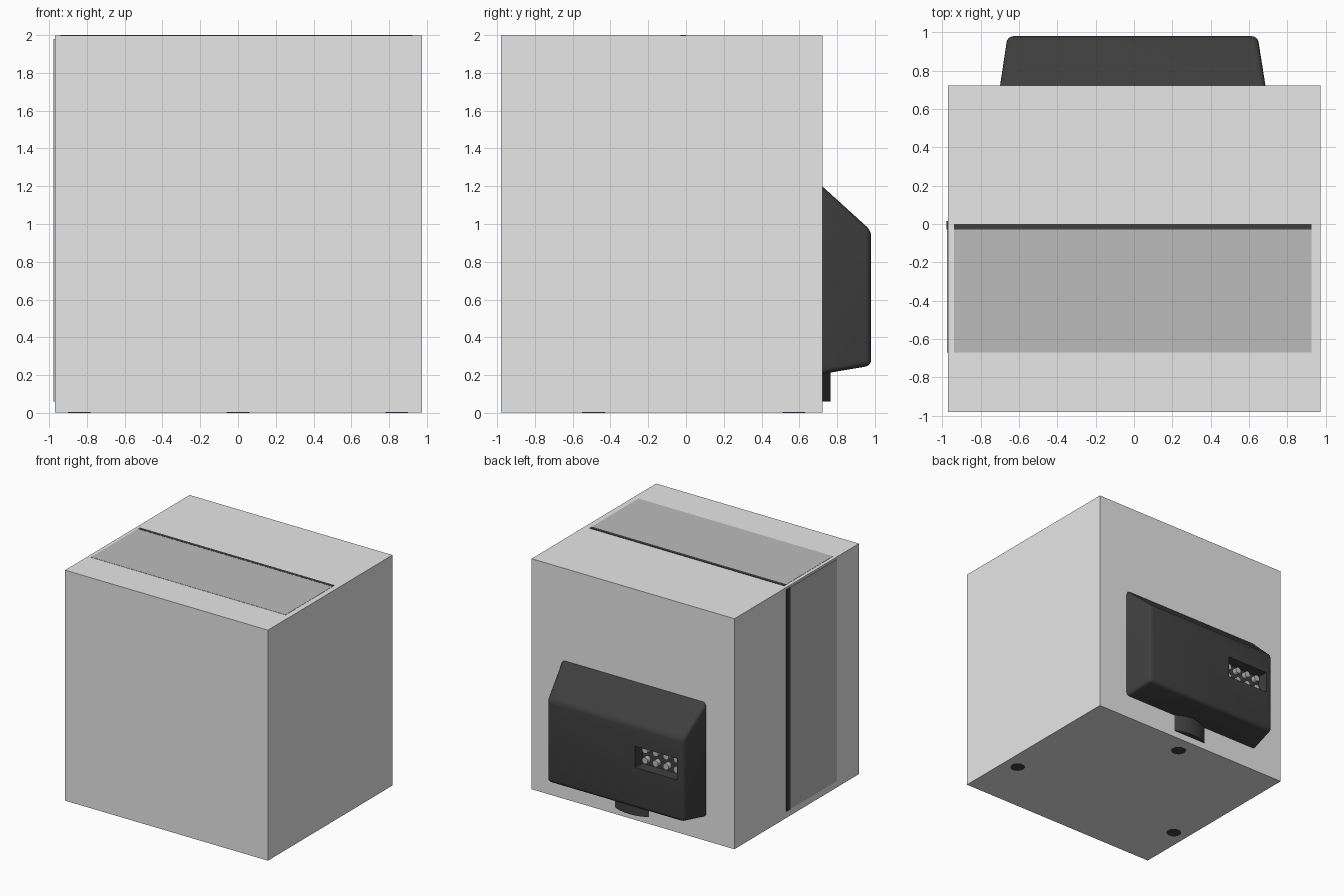
import bpy, bmesh
from mathutils import Matrix

if "Cube" in bpy.data.objects:
    bpy.data.objects.remove(bpy.data.objects["Cube"], do_unlink=True)


def material(name, v):
    m = bpy.data.materials.new(name)
    m.use_nodes = True
    m.diffuse_color = (v, v, v, 1)
    m.node_tree.nodes["Principled BSDF"].inputs["Base Color"].default_value = (v, v, v, 1)
    return m


LIGHT = material("light grey", 0.8)
MID = material("mid grey", 0.5)
DARK = material("charcoal", 0.05)


def add_object(name, bm, mat):
    bmesh.ops.recalc_face_normals(bm, faces=bm.faces)
    mesh = bpy.data.meshes.new(name)
    bm.to_mesh(mesh)
    bm.free()
    mesh.materials.append(mat)
    obj = bpy.data.objects.new(name, mesh)
    bpy.context.collection.objects.link(obj)
    return obj


def box(name, xs, ys, zs, mat):
    bm = bmesh.new()
    bmesh.ops.create_cube(bm, size=1)
    for v in bm.verts:
        v.co = [r[0] if c < 0 else r[1] for c, r in zip(v.co, (xs, ys, zs))]
    return add_object(name, bm, mat)


def cylinder(name, center, radius, depth, mat, axis="Z", sides=32):
    bm = bmesh.new()
    turn = Matrix.Rotation(1.5708, 4, "X") if axis == "Y" else Matrix()
    bmesh.ops.create_cone(bm, cap_ends=True, segments=sides, radius1=radius, radius2=radius,
                          depth=depth, matrix=Matrix.Translation(center) @ turn)
    return smooth(add_object(name, bm, mat))


def smooth(obj):
    bpy.ops.object.select_all(action="DESELECT")
    obj.select_set(True)
    bpy.context.view_layer.objects.active = obj
    bpy.ops.object.shade_smooth_by_angle(angle=0.6)
    return obj


# Main body
box("body", (-0.97, 0.973), (-0.98, 0.723), (0.001, 1.997), LIGHT)

# Thin panels and dark seams on the top and one side
box("top_panel", (-0.94, 0.925), (-0.67, -0.03), (1.99, 1.999), MID)
box("top_seam", (-0.94, 0.925), (-0.03, 0.0), (1.99, 2.0), DARK)
box("side_panel", (-0.976, -0.968), (-0.67, -0.03), (0.06, 1.98), MID)
box("side_seam", (-0.978, -0.968), (-0.03, 0.015), (0.06, 1.98), DARK)

# Tapered rear housing with rounded outer edges
bm = bmesh.new()
rings = []
for y, x0, x1, z0, z1 in ((0.715, -0.70, 0.687, 0.205, 1.205),
                          (0.98, -0.66, 0.645, 0.25, 0.965)):
    rings.append([bm.verts.new(p) for p in
                  ((x0, y, z0), (x1, y, z0), (x1, y, z1), (x0, y, z1))])
base, outer = rings
bm.faces.new(base)
bm.faces.new(outer)
for i in range(4):
    j = (i + 1) % 4
    bm.faces.new((base[i], base[j], outer[j], outer[i]))
rounded = [e for e in bm.edges if any(v in outer for v in e.verts)]
bmesh.ops.bevel(bm, geom=rounded, offset=0.03, segments=4, profile=0.5, affect="EDGES")
housing = add_object("rear_housing", bm, DARK)

# Connector recess
cutter = box("recess_cutter", (-0.6, -0.2), (0.88, 1.1), (0.6, 0.785), DARK)
cutter.hide_render = True
cut = housing.modifiers.new("recess", "BOOLEAN")
cut.operation = "DIFFERENCE"
cut.solver = "EXACT"
cut.object = cutter
smooth(housing)
bpy.ops.object.modifier_apply(modifier="recess")
bpy.data.objects.remove(cutter, do_unlink=True)

# Two rows of connector pins
for row in range(2):
    for col in range(4):
        cylinder(f"connector_pin_{row}_{col}", (-0.25 - 0.1 * col, 0.895, 0.65 + 0.09 * row),
                 0.028, 0.05, MID, "Y", 16)

# Rounded outlet under the housing
cylinder("rear_outlet", (0.01, 0.425, 0.2), 0.34, 0.28, DARK, sides=64)

# Three flush feet
for i, (x, y) in enumerate(((0.84, -0.49), (-0.84, -0.49), (0.0, 0.57))):
    cylinder(f"foot_{i}", (x, y, 0.005), 0.06, 0.01, DARK)
